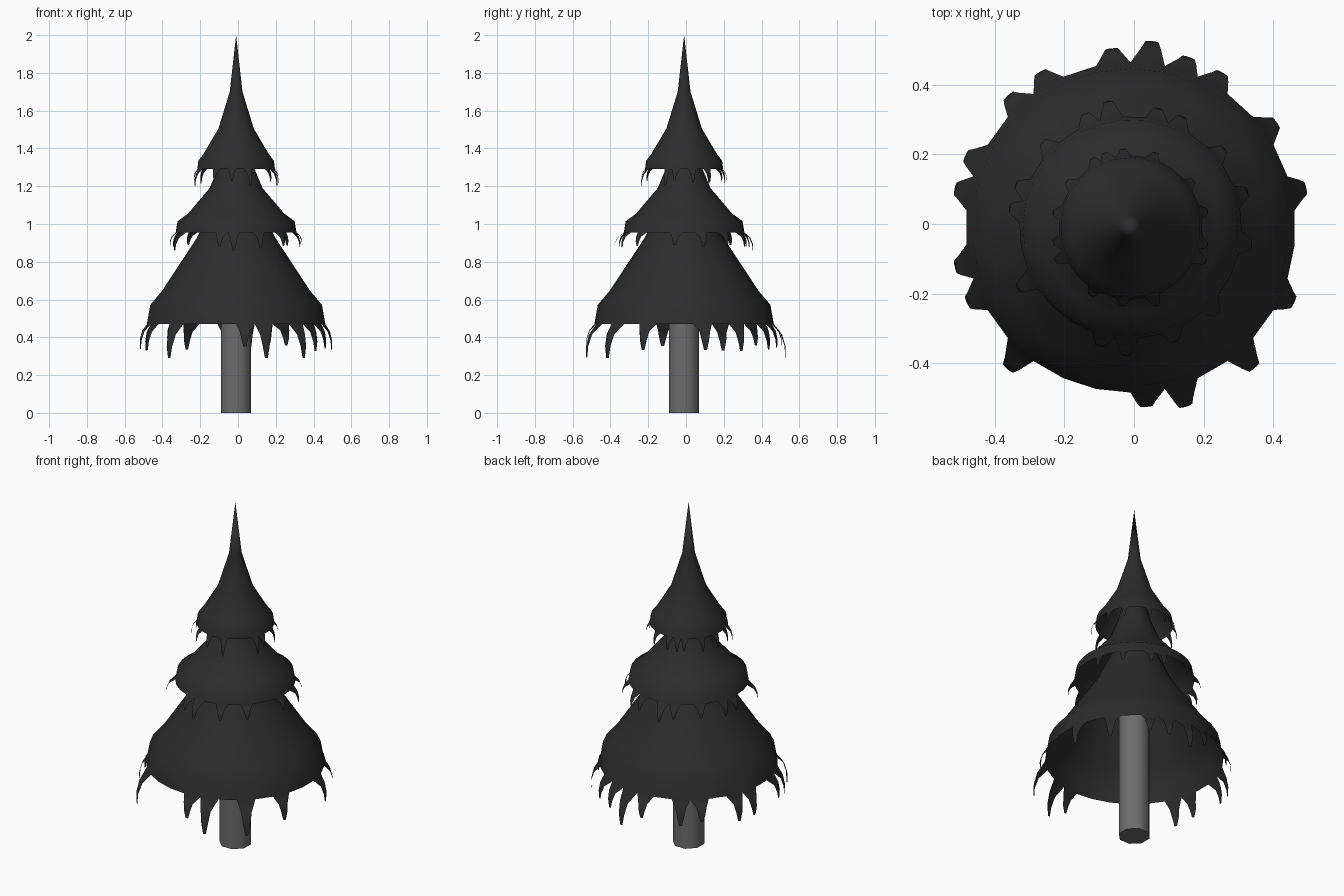
import bpy, bmesh, math, random

if "Cube" in bpy.data.objects:
    bpy.data.objects.remove(bpy.data.objects["Cube"])

random.seed(4)
CX = CY = -0.01      # tree axis
N = 30               # sides of every foliage tier


def material(name, v):
    m = bpy.data.materials.new(name)
    m.diffuse_color = (v, v, v, 1)
    m.use_nodes = True
    m.node_tree.nodes["Principled BSDF"].inputs["Base Color"].default_value = m.diffuse_color
    return m


def finish(bm, name, mat, angle):
    bmesh.ops.recalc_face_normals(bm, faces=bm.faces)
    me = bpy.data.meshes.new(name)
    bm.to_mesh(me)
    bm.free()
    me.materials.append(mat)
    ob = bpy.data.objects.new(name, me)
    bpy.context.collection.objects.link(ob)
    bpy.ops.object.select_all(action='DESELECT')
    ob.select_set(True)
    bpy.context.view_layer.objects.active = ob
    bpy.ops.object.shade_smooth_by_angle(angle=math.radians(angle))
    return ob


def point(bm, r, a, z):
    return bm.verts.new((CX + r * math.cos(a), CY + r * math.sin(a), z))


def tier(name, profile, apex, spikes, long_spikes, offset, length, flare, mat):
    """Thin lathed sheet; chosen rim edges are drawn out into drooping spikes."""
    bm = bmesh.new()
    step = 2 * math.pi / N
    off = math.radians(offset)
    rings = [[point(bm, r, off + (i - 0.5) * step, z) for i in range(N)]
             for r, z in profile]
    top = point(bm, 0, 0, apex)
    for i in range(N):
        j = (i + 1) % N
        bm.faces.new((top, rings[0][i], rings[0][j]))
        for a, b in zip(rings, rings[1:]):
            bm.faces.new((a[i], b[i], b[j], a[j]))
    rim_r, rim_z = profile[-1]
    for s in spikes:
        a = off + s * step + random.uniform(-0.02, 0.02)
        big = s in long_spikes
        drop = length[1] if big else random.uniform(length[0], (length[0] + length[1]) / 2)
        out = flare * (1.5 if big else 1)
        prev = (rings[-1][s % N], rings[-1][(s + 1) % N])
        # three shrinking steps down and outward
        for f, w, o in ((0.3, 0.52, 0.7), (0.65, 0.34, 1.0), (1.0, 0.14, 1.03)):
            cur = [point(bm, rim_r + out * o, a + k * step / 2 * w, rim_z - drop * f)
                   for k in (-1, 1)]
            bm.faces.new((prev[0], cur[0], cur[1], prev[1]))
            prev = cur
    return finish(bm, name, mat, 180)


leaf = material("dark_foliage", 0.025)
bark = material("bark", 0.15)

# foliage tiers
tier("lower_foliage",
     [(0.08, 1.2), (0.145, 1.06), (0.21, 0.925), (0.395, 0.645), (0.457, 0.572), (0.475, 0.47)],
     1.3, [7, 6, 5, 3, 1, -2, -4, -6, -7, -11, -13, -14, 14, 13, 11, 10, 8],
     {7, -6, -4, -11}, 0, (0.11, 0.18), 0.042, leaf)
tier("middle_foliage",
     [(0.04, 1.5), (0.09, 1.31), (0.14, 1.19), (0.255, 1.055), (0.31, 1.015), (0.32, 0.955)],
     1.6, [-1, 1, 3, 5, 6, 8, 9, 11, 13, 14, 17, 21, 22, 24, 26],
     {8, 17, 22}, 4, (0.065, 0.095), 0.032, leaf)
tier("top_foliage",
     [(0.034, 1.70), (0.094, 1.505), (0.174, 1.37), (0.201, 1.335), (0.207, 1.29)],
     2.0, [8, 6, 3, 1, -1, -2, -6, -8, -10, -13, -14, 14, 12, 10, 9],
     {-2, -6, -13}, 0, (0.06, 0.09), 0.02, leaf)

# trunk
bm = bmesh.new()
bmesh.ops.create_cone(bm, cap_ends=True, segments=8, radius1=0.086, radius2=0.086, depth=0.9)
for v in bm.verts:
    x, y, z = v.co
    c, s = math.cos(math.pi / 8), math.sin(math.pi / 8)
    v.co = (CX + x * c - y * s, CY + x * s + y * c, z + 0.45)
finish(bm, "trunk", bark, 50)
